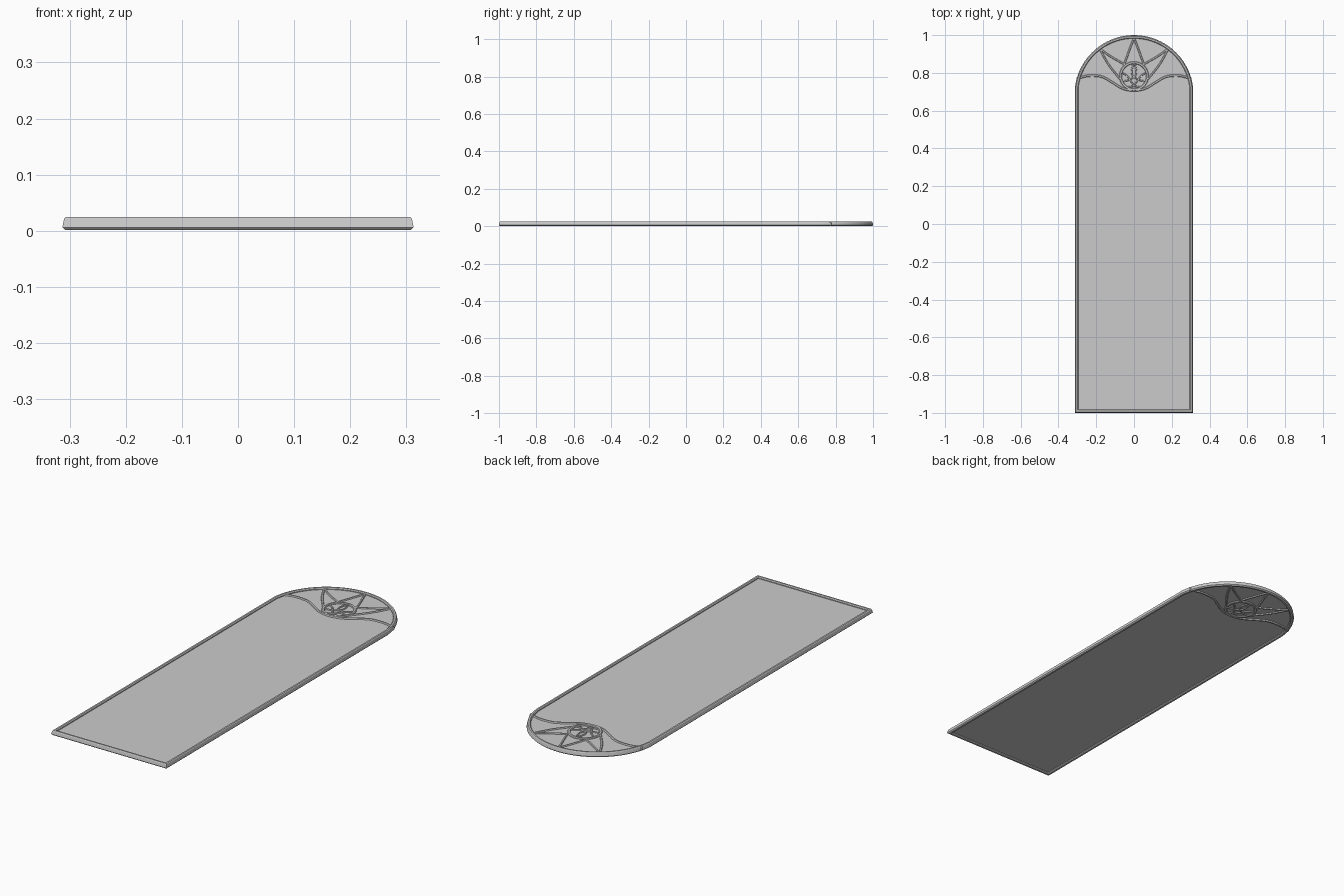
import bpy, bmesh, math
from mathutils import Vector

if "Cube" in bpy.data.objects:
    bpy.data.objects.remove(bpy.data.objects["Cube"])

HALF_W, SHOULDER, TOP, BOTTOM = 0.313, 0.72, 1.0, -1.0
MID_Z = 0.0125


def finish(name, bm):
    bmesh.ops.recalc_face_normals(bm, faces=bm.faces[:])
    me = bpy.data.meshes.new(name)
    bm.to_mesh(me)
    bm.free()
    ob = bpy.data.objects.new(name, me)
    bpy.context.collection.objects.link(ob)
    bpy.context.view_layer.objects.active = ob
    ob.select_set(True)
    bpy.ops.object.shade_smooth_by_angle(angle=math.radians(25))
    ob.select_set(False)
    return ob


def sweep(name, pts, profile, closed=False):
    """Sweep an (offset, z) profile along a flat path with mitred corners."""
    pts = [Vector(p) for p in pts]
    n, bm, rings = len(pts), bmesh.new(), []
    for i, p in enumerate(pts):
        a = pts[i - 1] if (i > 0 or closed) else None
        b = pts[(i + 1) % n] if (i < n - 1 or closed) else None
        d1 = (p - a).normalized() if a is not None else (b - p).normalized()
        d2 = (b - p).normalized() if b is not None else d1
        n1, n2 = Vector((-d1.y, d1.x)), Vector((-d2.y, d2.x))
        m = (n1 + n2).normalized()
        m /= max(m.dot(n1), 0.4)
        rings.append([bm.verts.new((*(p + m * o), z)) for o, z in profile])
    k = len(profile)
    for i in range(n if closed else n - 1):
        r, s = rings[i], rings[(i + 1) % n]
        for j in range(k):
            bm.faces.new((r[j], r[(j + 1) % k], s[(j + 1) % k], s[j]))
    if not closed:
        bm.faces.new(rings[0])
        bm.faces.new(rings[-1])
    return finish(name, bm)


def bar_profile(w, h):
    """Flat-topped lead strip with chamfered edges, on both sides of the glass."""
    return [(-w, -h * .6 + MID_Z), (-w * .6, -h + MID_Z), (w * .6, -h + MID_Z), (w, -h * .6 + MID_Z),
            (w, h * .6 + MID_Z), (w * .6, h + MID_Z), (-w * .6, h + MID_Z), (-w, h * .6 + MID_Z)]


def circle(cx, cy, r, a0=0, a1=360, n=48):
    return [(cx + r * math.cos(math.radians(a0 + (a1 - a0) * i / n)),
             cy + r * math.sin(math.radians(a0 + (a1 - a0) * i / n))) for i in range(n + 1)]


def smooth_path(ctrl, steps=8):
    """Catmull-Rom curve through a few control points."""
    c = [Vector(p) for p in ctrl]
    c = [2 * c[0] - c[1]] + c + [2 * c[-1] - c[-2]]
    out = []
    for i in range(1, len(c) - 2):
        p0, p1, p2, p3 = c[i - 1:i + 3]
        for s in range(steps):
            t = s / steps
            out.append(0.5 * (2 * p1 + (p2 - p0) * t + (2 * p0 - 5 * p1 + 4 * p2 - p3) * t ** 2
                              + (3 * p1 - p0 - 3 * p2 + p3) * t ** 3))
    return out + [c[-2]]


def mirror(pts):
    return [(-p[0], p[1]) for p in pts]


# Arched outline, counter-clockwise
rise = TOP - SHOULDER
R = (HALF_W ** 2 + rise ** 2) / (2 * rise)
a = math.degrees(math.asin((SHOULDER - (TOP - R)) / R))
outline = [(-HALF_W, BOTTOM), (HALF_W, BOTTOM)] + circle(0, TOP - R, R, a, 180 - a, 48)

# Outer frame: chamfered moulding
sweep("frame", outline, [(0, .006), (.005, .001), (.014, .001), (.018, .005),
                         (.018, .020), (.014, .0245), (.006, .0245), (.003, .021)], True)

# Glass pane filling the frame
bm = bmesh.new()
k = (HALF_W - .01) / HALF_W
face = bm.faces.new([bm.verts.new((x * k, y * .99, .009)) for x, y in outline])
res = bmesh.ops.extrude_face_region(bm, geom=[face])
bmesh.ops.translate(bm, vec=(0, 0, .007),
                    verts=[v for v in res["geom"] if isinstance(v, bmesh.types.BMVert)])
finish("glass_pane", bm)

# Rosette ring
C = (0, 0.783)
sweep("rosette_ring", circle(*C, .071)[:-1], bar_profile(.007, .0095), True)

# Curved lower rail sweeping under the ring
half = [(-.303, .770), (-.24, .785), (-.17, .780), (-.115, .750), (-.06, .718)]
sweep("lower_rail", smooth_path(half + [(0, .707)] + mirror(half)[::-1]), bar_profile(.006, .009))

# Star rays: tall centre point and a slanted point either side
rays = [[(0, .985), (-.025, .92), (-.055, .835)],
        [(-.182, .928), (-.12, .885), (-.045, .842)],
        [(-.182, .928), (-.135, .845), (-.072, .765)]]
for i, ray in enumerate(rays):
    for side, pts in (("left", ray), ("right", mirror(ray))):
        sweep(f"star_ray_{side}_{i}", smooth_path(pts), bar_profile(.005, .0085))

# Simple crossing leaf tracery inside the ring
leaves = [[(-.062, .755), (-.02, .765), (.012, .795), (.004, .85)],
          [(-.062, .80), (-.035, .782), (0, .735), (.03, .725)]]
for i, leaf in enumerate(leaves):
    for side, pts in (("left", leaf), ("right", mirror(leaf))):
        sweep(f"rosette_leaf_{side}_{i}", smooth_path(pts), bar_profile(.004, .008))
